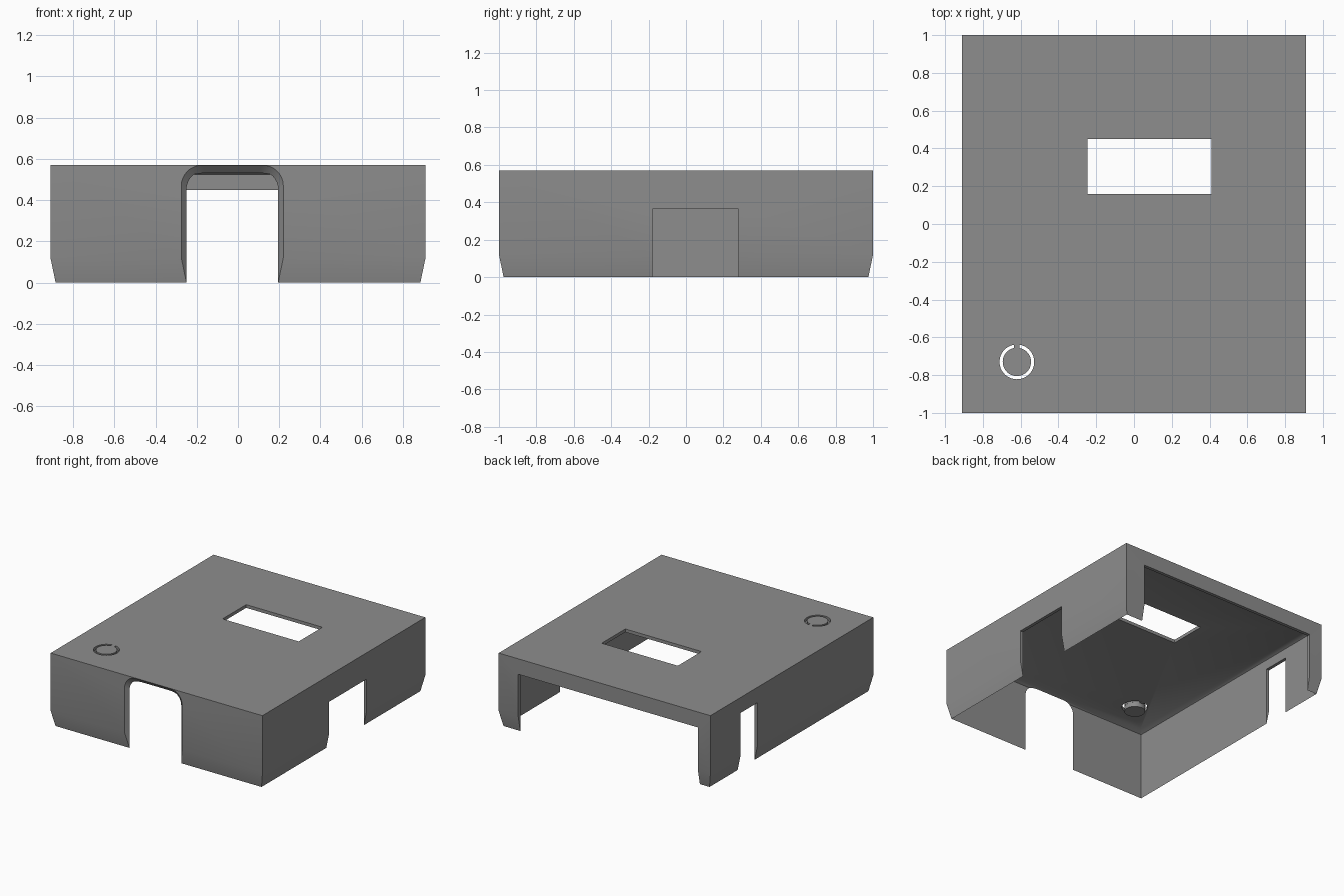
import bpy, bmesh, math

if "Cube" in bpy.data.objects:
    bpy.data.objects.remove(bpy.data.objects["Cube"])

grey = bpy.data.materials.new("mid grey")
grey.diffuse_color = (0.27, 0.27, 0.27, 1)
grey.use_nodes = True
grey.node_tree.nodes["Principled BSDF"].inputs["Base Color"].default_value = grey.diffuse_color


def make_object(name, bm):
    bmesh.ops.recalc_face_normals(bm, faces=bm.faces[:])
    mesh = bpy.data.meshes.new(name)
    bm.to_mesh(mesh)
    bm.free()
    mesh.materials.append(grey)
    obj = bpy.data.objects.new(name, mesh)
    bpy.context.collection.objects.link(obj)
    return obj


def loft(name, rings, capped=True):
    """Skin a row of matching point rings; capped ends close the solid."""
    bm = bmesh.new()
    loops = [[bm.verts.new(p) for p in ring] for ring in rings]
    n = len(rings[0])
    for a, b in zip(loops, loops[1:]):
        for i in range(n):
            j = (i + 1) % n
            bm.faces.new((a[i], a[j], b[j], b[i]))
    if capped:
        bm.faces.new(loops[0])
        bm.faces.new(loops[-1])
    return make_object(name, bm)


def rect(hx, hy, z, cx=0, cy=0):
    return [(cx + sx * hx, cy + sy * hy, z)
            for sx, sy in ((-1, -1), (1, -1), (1, 1), (-1, 1))]


def block(name, x0, x1, y0, y1, z0, z1):
    cx, cy, hx, hy = (x0 + x1) / 2, (y0 + y1) / 2, (x1 - x0) / 2, (y1 - y0) / 2
    return loft(name, [rect(hx, hy, z0, cx, cy), rect(hx, hy, z1, cx, cy)])


def cut(body, cutter):
    mod = body.modifiers.new("cut", "BOOLEAN")
    mod.operation, mod.solver, mod.object = "DIFFERENCE", "EXACT", cutter
    bpy.context.view_layer.objects.active = body
    bpy.ops.object.modifier_apply(modifier=mod.name)
    bpy.data.objects.remove(cutter)


# Shell: roof, thin walls tapering to a knife edge, chamfer under the roof
cover = loft("cover_shell", [
    rect(0.85, 0.94, 0.545), rect(0.885, 0.975, 0.525), rect(0.885, 0.975, 0),
    rect(0.91, 1.0, 0.12), rect(0.91, 1.0, 0.57)])

# Rectangular openings: roof window, right notch, left notch, wide back gap
cut(cover, block("window_cutter", -0.245, 0.41, 0.16, 0.45, 0.4, 0.7))
cut(cover, block("right_cutter", 0.8, 1.0, -0.18, 0.28, -0.1, 0.365))
cut(cover, block("left_cutter", -1.0, -0.8, 0.42, 0.63, -0.1, 0.45))
cut(cover, block("back_cutter", -0.802, 0.742, 0.9, 1.1, -0.1, 0.45))


# Front opening: round-topped arch narrowing inward at 45 degrees
def arch(y):
    d = y + 1
    cx, hw, top, r = -0.0275, 0.2475 - d, 0.569 - d, 0.1 - d * 0.3
    pts = [(cx - hw, y, -0.1), (cx + hw, y, -0.1)]
    for side, start in ((1, 0), (-1, 90)):
        for k in range(9):
            a = math.radians(start + k * 90 / 8)
            pts.append((cx + side * (hw - r) + r * math.cos(a), y,
                        top - r + r * math.sin(a)))
    return pts


cut(cover, loft("arch_cutter", [arch(-1.02), arch(-0.93)]))

# Button: C-shaped slot through the roof, with a hinge gap toward the back
BX, BY = -0.62, -0.73


def slot(z):
    pts = []
    for r, order in ((0.092, 1), (0.075, -1)):
        gap = math.asin(0.015 / r)
        for k in range(41)[::order]:
            a = math.pi / 2 + gap + (2 * math.pi - 2 * gap) * k / 40
            pts.append((BX + r * math.cos(a), BY + r * math.sin(a), z))
    return pts


cut(cover, loft("slot_cutter", [slot(0.5), slot(0.6)]))

# Button stem hanging under the roof
circle = [(BX + 0.0745 * math.cos(k * math.pi / 20),
           BY + 0.0745 * math.sin(k * math.pi / 20)) for k in range(40)]
stem = loft("button_stem", [[(x, y, z) for x, y in circle] for z in (0.51, 0.56)])

# Smooth the shallow bends and round cuts, keep hard edges sharp
for obj in (cover, stem):
    bpy.ops.object.select_all(action="DESELECT")
    obj.select_set(True)
    bpy.context.view_layer.objects.active = obj
    bpy.ops.object.shade_smooth_by_angle(angle=math.radians(30))
